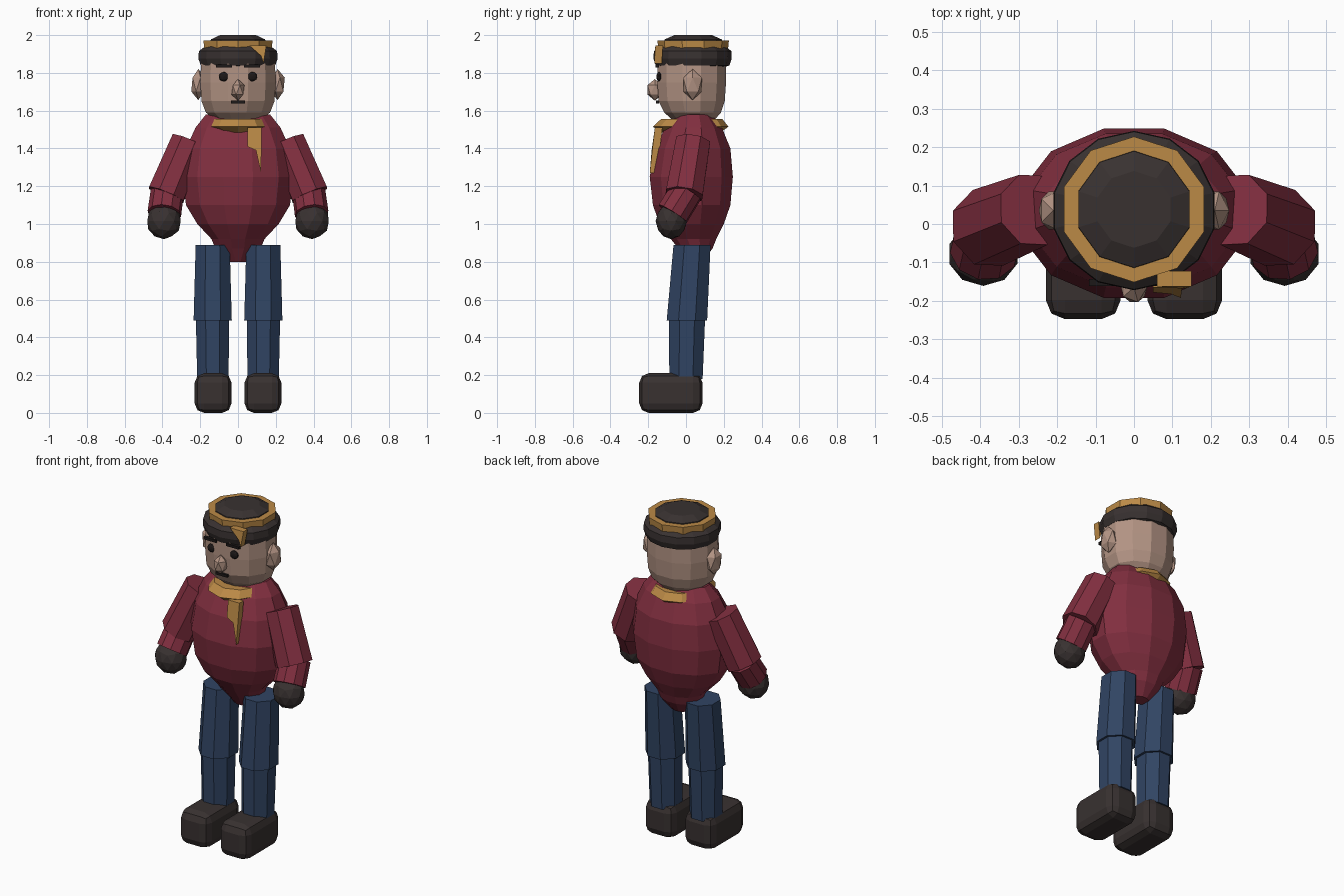
import bpy, bmesh, math
from mathutils import Vector, Matrix

if "Cube" in bpy.data.objects:
    bpy.data.objects.remove(bpy.data.objects["Cube"])


def material(name, rgb):
    m = bpy.data.materials.new(name)
    m.diffuse_color = (*rgb, 1)
    m.use_nodes = True
    m.node_tree.nodes["Principled BSDF"].inputs["Base Color"].default_value = m.diffuse_color
    return m


RED = material("burgundy", (0.22, 0.028, 0.050))
BLUE = material("navy", (0.030, 0.058, 0.125))
DARK = material("charcoal", (0.040, 0.031, 0.030))
SKIN = material("skin", (0.45, 0.295, 0.23))
GOLD = material("mustard", (0.50, 0.255, 0.062))
BLACK = material("black", (0.012, 0.009, 0.009))


def finish(name, bm, mat):
    bmesh.ops.recalc_face_normals(bm, faces=bm.faces[:])
    me = bpy.data.meshes.new(name)
    bm.to_mesh(me)
    bm.free()
    me.materials.append(mat)
    ob = bpy.data.objects.new(name, me)
    bpy.context.collection.objects.link(ob)
    return ob


def loft(name, mat, n, rings, phase=0.5):
    """Stack of flat-sided rings (x, y, z, half width, half depth)."""
    bm = bmesh.new()
    k = 1 / math.cos(math.pi / n) if phase else 1
    loops = []
    for x, y, z, rx, ry in rings:
        angles = [2 * math.pi * (i + phase) / n for i in range(n)]
        loops.append([bm.verts.new((x + rx * k * math.cos(a), y + ry * k * math.sin(a), z))
                      for a in angles])
    for a, b in zip(loops, loops[1:]):
        for i in range(n):
            j = (i + 1) % n
            bm.faces.new((a[i], a[j], b[j], b[i]))
    bm.faces.new(loops[0])
    bm.faces.new(loops[-1])
    return finish(name, bm, mat)


def tube(name, mat, p, q, r1, r2, n=8):
    """Tapered cylinder from p to q."""
    p, q = Vector(p), Vector(q)
    d = q - p
    m = Matrix.Translation((p + q) / 2) @ d.to_track_quat('Z', 'Y').to_matrix().to_4x4()
    bm = bmesh.new()
    bmesh.ops.create_cone(bm, cap_ends=True, segments=n, radius1=r1, radius2=r2,
                          depth=d.length, matrix=m)
    return finish(name, bm, mat)


def ball(name, mat, c, s, sub=2):
    bm = bmesh.new()
    bmesh.ops.create_icosphere(bm, subdivisions=sub, radius=1,
                               matrix=Matrix.Translation(c) @ Matrix.Diagonal((*s, 1)))
    return finish(name, bm, mat)


def box(name, mat, c, s, bevel=0):
    bm = bmesh.new()
    bmesh.ops.create_cube(bm, size=1, matrix=Matrix.Translation(c) @ Matrix.Diagonal((*s, 1)))
    if bevel:
        bmesh.ops.bevel(bm, geom=bm.edges[:], offset=bevel, segments=2, profile=0.5,
                        affect='EDGES')
    return finish(name, bm, mat)


def strip(name, mat, points, depth):
    """Pointed cloth strip: outline of (x, y, z) points, thickened backwards."""
    bm = bmesh.new()
    f = bm.faces.new([bm.verts.new(p) for p in points])
    ext = bmesh.ops.extrude_face_region(bm, geom=[f], use_keep_orig=True)
    bmesh.ops.translate(bm, vec=(0, depth, 0),
                        verts=[v for v in ext["geom"] if isinstance(v, bmesh.types.BMVert)])
    return finish(name, bm, mat)


# Torso with rounded belly and hips
loft("torso", RED, 12, [
    (0, 0.05, 0.80, 0.05, 0.04), (0, 0.05, 0.87, 0.12, 0.09),
    (0, 0.04, 0.92, 0.14, 0.12), (0, 0.03, 1.00, 0.215, 0.17),
    (0, 0.03, 1.10, 0.275, 0.205), (0, 0.028, 1.25, 0.295, 0.22),
    (0, 0.035, 1.40, 0.275, 0.20), (0, 0.04, 1.51, 0.225, 0.15),
    (0, 0.045, 1.58, 0.17, 0.09)])

# Head and face
loft("head", SKIN, 12, [
    (0, 0.04, 1.55, 0.12, 0.11), (0, 0.035, 1.59, 0.17, 0.15),
    (0, 0.03, 1.65, 0.193, 0.175), (0, 0.03, 1.75, 0.20, 0.182),
    (0, 0.03, 1.86, 0.195, 0.182)])
ball("nose", SKIN, (0, -0.165, 1.71), (0.038, 0.045, 0.057), 1)
box("mouth", BLACK, (0, -0.15, 1.645), (0.075, 0.016, 0.016))

# Cap: rolled band, trim ring, crown and hanging tag
loft("cap_band", DARK, 14, [
    (0, 0.035, 1.83, 0.17, 0.165), (0, 0.035, 1.84, 0.197, 0.19),
    (0, 0.035, 1.875, 0.21, 0.202), (0, 0.035, 1.915, 0.207, 0.20),
    (0, 0.035, 1.94, 0.175, 0.172)])
loft("cap_trim", GOLD, 10, [
    (0, 0.038, 1.92, 0.180, 0.175), (0, 0.038, 1.972, 0.182, 0.180)])
loft("cap_crown", DARK, 10, [
    (0, 0.038, 1.965, 0.146, 0.146), (0, 0.038, 1.977, 0.144, 0.144),
    (0, 0.038, 2.0, 0.095, 0.095)])
strip("cap_tag", GOLD, [(0.06, -0.162, 1.945), (0.15, -0.162, 1.945),
                        (0.135, -0.168, 1.85), (0.122, -0.168, 1.89)], 0.04)

# Neck scarf with hanging tail
loft("scarf", GOLD, 10, [
    (0, 0.025, 1.485, 0.10, 0.15), (0, 0.025, 1.515, 0.165, 0.19),
    (0, 0.03, 1.555, 0.14, 0.155)])
strip("scarf_tail", GOLD, [(0.05, -0.165, 1.51), (0.125, -0.165, 1.51),
                           (0.122, -0.192, 1.27), (0.095, -0.182, 1.39),
                           (0.05, -0.178, 1.41)], 0.04)

# Mirrored parts
for s, side in ((-1, "left"), (1, "right")):
    ball(side + "_ear", SKIN, (s * 0.21, 0.035, 1.738), (0.042, 0.058, 0.082), 1)
    ball(side + "_eye", BLACK, (s * 0.075, -0.143, 1.78), (0.027, 0.014, 0.025))
    box(side + "_brow", BLACK, (s * 0.075, -0.152, 1.836), (0.085, 0.018, 0.016))

    # Arms with sleeves and mittens
    tube(side + "_upper_sleeve", RED, (s * 0.262, 0.037, 1.437), (s * 0.38, -0.01, 1.155),
         0.098, 0.106)
    tube(side + "_lower_sleeve", RED, (s * 0.374, 0.005, 1.175), (s * 0.39, -0.07, 1.055),
         0.088, 0.09, 10)
    ball(side + "_mitten", DARK, (s * 0.392, -0.078, 1.015), (0.093, 0.083, 0.095))

    # Trouser legs
    loft(side + "_thigh", BLUE, 8, [
        (s * 0.134, 0.005, 0.49, 0.101, 0.107), (s * 0.134, 0.032, 0.89, 0.09, 0.098)])
    loft(side + "_shin", BLUE, 8, [
        (s * 0.133, 0.0, 0.18, 0.083, 0.088), (s * 0.135, 0.005, 0.50, 0.088, 0.096)])

    # Chunky rounded shoes
    box(side + "_shoe", DARK, (s * 0.132, -0.08, 0.105), (0.195, 0.335, 0.21), 0.05)
